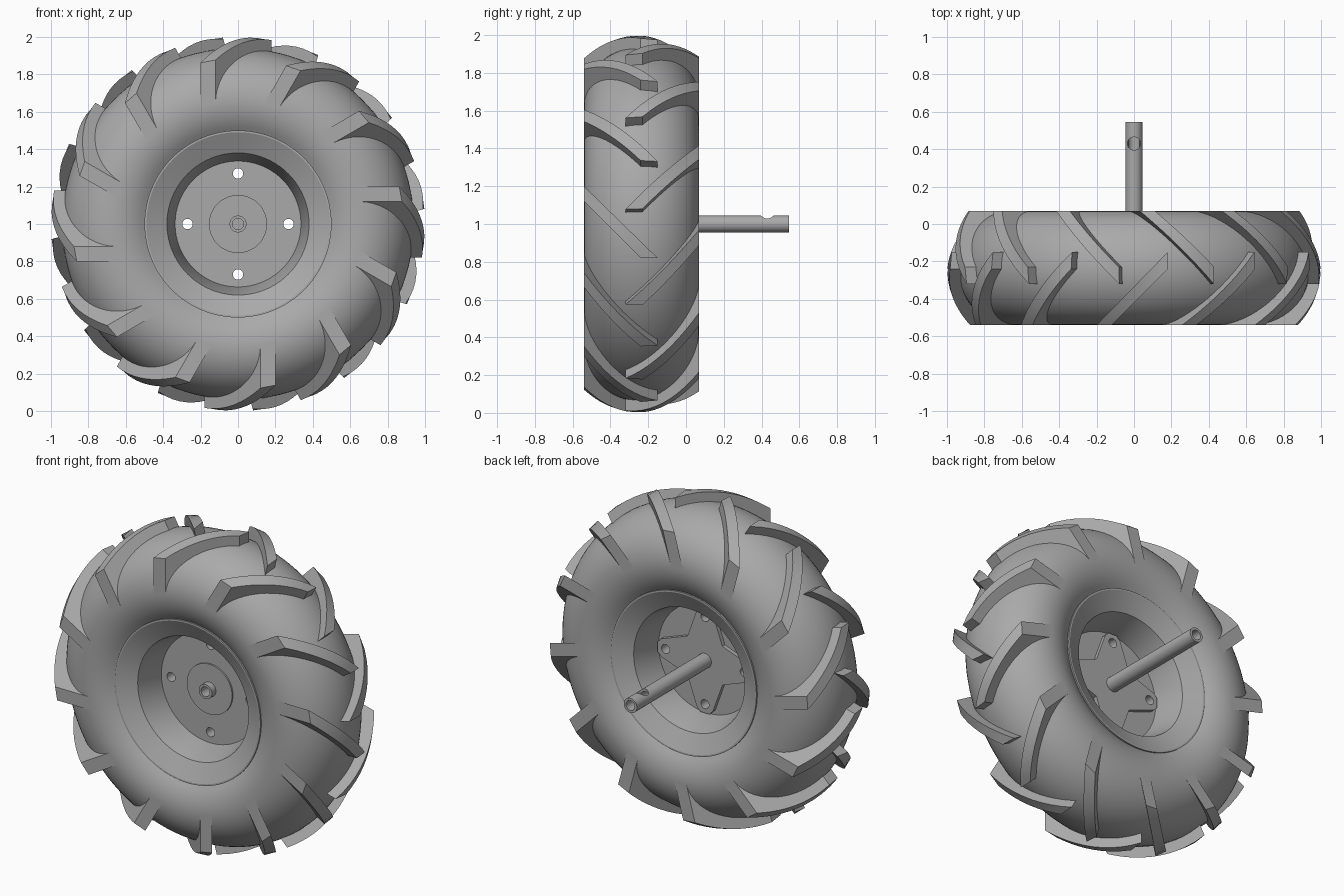
import bpy, bmesh
from math import sin, cos, pi, sqrt, radians
from mathutils import Matrix, Vector

cube = bpy.data.objects.get("Cube")
if cube:
    bpy.data.objects.remove(cube, do_unlink=True)

MID = -0.235     # y of the wheel's middle plane
HALF = 0.305     # half width of the tyre
AXLE_Z = 1.0
BULGE_R, BULGE_H = 0.66, 0.28   # widest radius of the tyre and its crown height

grey = bpy.data.materials.new("plain_grey")
grey.use_nodes = True
grey.diffuse_color = (0.4, 0.4, 0.4, 1)
grey.node_tree.nodes["Principled BSDF"].inputs["Base Color"].default_value = (0.4, 0.4, 0.4, 1)


def finish(name, bm, smooth=True):
    """Turn a bmesh into an object; the wheel axis is y through AXLE_Z."""
    bmesh.ops.recalc_face_normals(bm, faces=bm.faces)
    mesh = bpy.data.meshes.new(name)
    bm.to_mesh(mesh)
    bm.free()
    mesh.materials.append(grey)
    ob = bpy.data.objects.new(name, mesh)
    ob.location = (0, 0, AXLE_Z)
    bpy.context.collection.objects.link(ob)
    bpy.ops.object.select_all(action='DESELECT')
    ob.select_set(True)
    bpy.context.view_layer.objects.active = ob
    if smooth:
        bpy.ops.object.shade_smooth_by_angle(angle=radians(25))
    return ob


def lathe(name, profile, steps=96):
    """Spin a closed (radius, y) profile about the y axis."""
    bm = bmesh.new()
    rings = [[bm.verts.new((r * cos(2 * pi * i / steps), y, r * sin(2 * pi * i / steps)))
              for r, y in profile] for i in range(steps)]
    n = len(profile)
    for i in range(steps):
        a, b = rings[i], rings[(i + 1) % steps]
        for j in range(n):
            k = (j + 1) % n
            bm.faces.new((a[j], a[k], b[k], b[j]))
    return finish(name, bm)


def tube(name, outer, inner, y0, y1, steps=64):
    return lathe(name, [(outer, y0), (outer, y1), (inner, y1), (inner, y0)], steps)


def cut(ob, radius, depth, places, axis):
    """Drill round holes centred at the given places."""
    bm = bmesh.new()
    turn = Matrix.Rotation(pi / 2, 4, 'X') if axis == 'Y' else Matrix()
    for p in places:
        bmesh.ops.create_cone(bm, cap_ends=True, segments=32, radius1=radius, radius2=radius,
                              depth=depth, matrix=Matrix.Translation(p) @ turn)
    cutter = finish("hole_cutter", bm, False)
    cutter.hide_render = True
    mod = ob.modifiers.new("holes", 'BOOLEAN')
    mod.operation, mod.solver, mod.object = 'DIFFERENCE', 'EXACT', cutter
    bpy.context.view_layer.objects.active = ob
    bpy.ops.object.modifier_apply(modifier=mod.name)
    bpy.data.objects.remove(cutter, do_unlink=True)


# Tyre body: an oval section trimmed at the bead
SEG = 40
low = -0.61      # angle of the bead on the oval
tyre = []
for i in range(SEG + 1):
    a = low + (pi - 2 * low) * i / SEG
    tyre.append((BULGE_R + BULGE_H * sin(a), MID + HALF * cos(a)))
lathe("tyre_body", tyre, 128)

# Rim: lip, shallow cone, steep well, mirrored front to back
half_rim = [(0.50, 0.26), (0.49, 0.26), (0.38, 0.205), (0.335, 0.03)]
lathe("rim", [(r, MID - d) for r, d in half_rim] + [(r, MID + d) for r, d in reversed(half_rim)])


# Tread lugs: slanted bars whose top follows the crown
def crown(d):
    return 1.0 - 0.115 * (d / HALF) ** 2


def carcass(d):
    return BULGE_R + (BULGE_H - 0.015) * sqrt(max(0, 1 - (d / HALF) ** 2))


def make_lugs(name, side, offset, count=12, steps=14):
    bm = bmesh.new()
    for n in range(count):
        spin = Matrix.Rotation(radians(offset + 360 / count * n), 3, 'Y')
        rows = []
        for i in range(steps + 1):
            t = (i / steps) ** 1.6
            row = []
            for x0, d1 in ((-0.20, 0.085), (-0.12, -0.005)):
                x = x0 + (0.18 - x0) * t
                d = -HALF + (HALF + d1) * t
                for r in (crown(d), carcass(d)):
                    p = Vector((x, MID - side * d, sqrt(r * r - x * x)))
                    row.append(bm.verts.new(spin @ p))
            rows.append(row)
        order = (0, 1, 3, 2)
        for a, b in zip(rows, rows[1:]):
            for j in range(4):
                p, q = order[j], order[(j + 1) % 4]
                bm.faces.new((a[p], a[q], b[q], b[p]))
        for end in (rows[0], rows[-1]):
            bm.faces.new([end[j] for j in order])
    finish(name, bm)


make_lugs("front_lugs", -1, 0)
make_lugs("back_lugs", 1, 15)

# Wheel disc, with a four-armed mounting plate behind it
bolts = [(0.27 * cos(k * pi / 2), MID, 0.27 * sin(k * pi / 2)) for k in range(4)]
disc = tube("wheel_disc", 0.345, 0.04, MID - 0.035, MID + 0.025, 96)
cut(disc, 0.028, 0.3, bolts, 'Y')

bm = bmesh.new()
outline = []
for k in range(4):
    turn = Matrix.Rotation(-k * pi / 2, 3, 'Y')
    for x, z in ((0.30, -0.055), (0.325, -0.03), (0.325, 0.03), (0.30, 0.055), (0.12, 0.12)):
        outline.append(bm.verts.new(turn @ Vector((x, MID + 0.02, z))))
face = bm.faces.new(outline)
new = bmesh.ops.extrude_face_region(bm, geom=[face])["geom"]
bmesh.ops.translate(bm, vec=(0, 0.03, 0), verts=[v for v in new if isinstance(v, bmesh.types.BMVert)])
plate = finish("mounting_plate", bm, False)
cut(plate, 0.028, 0.3, bolts, 'Y')

# Hub flange and hollow axle with a cross hole on top
tube("hub_flange", 0.155, 0.04, MID - 0.045, MID - 0.03)
axle = tube("axle", 0.045, 0.03, MID - 0.085, 0.545)
cut(axle, 0.035, 0.1, [(0, 0.43, 0.05)], 'Z')
bpy.ops.object.shade_smooth_by_angle(angle=radians(25))
